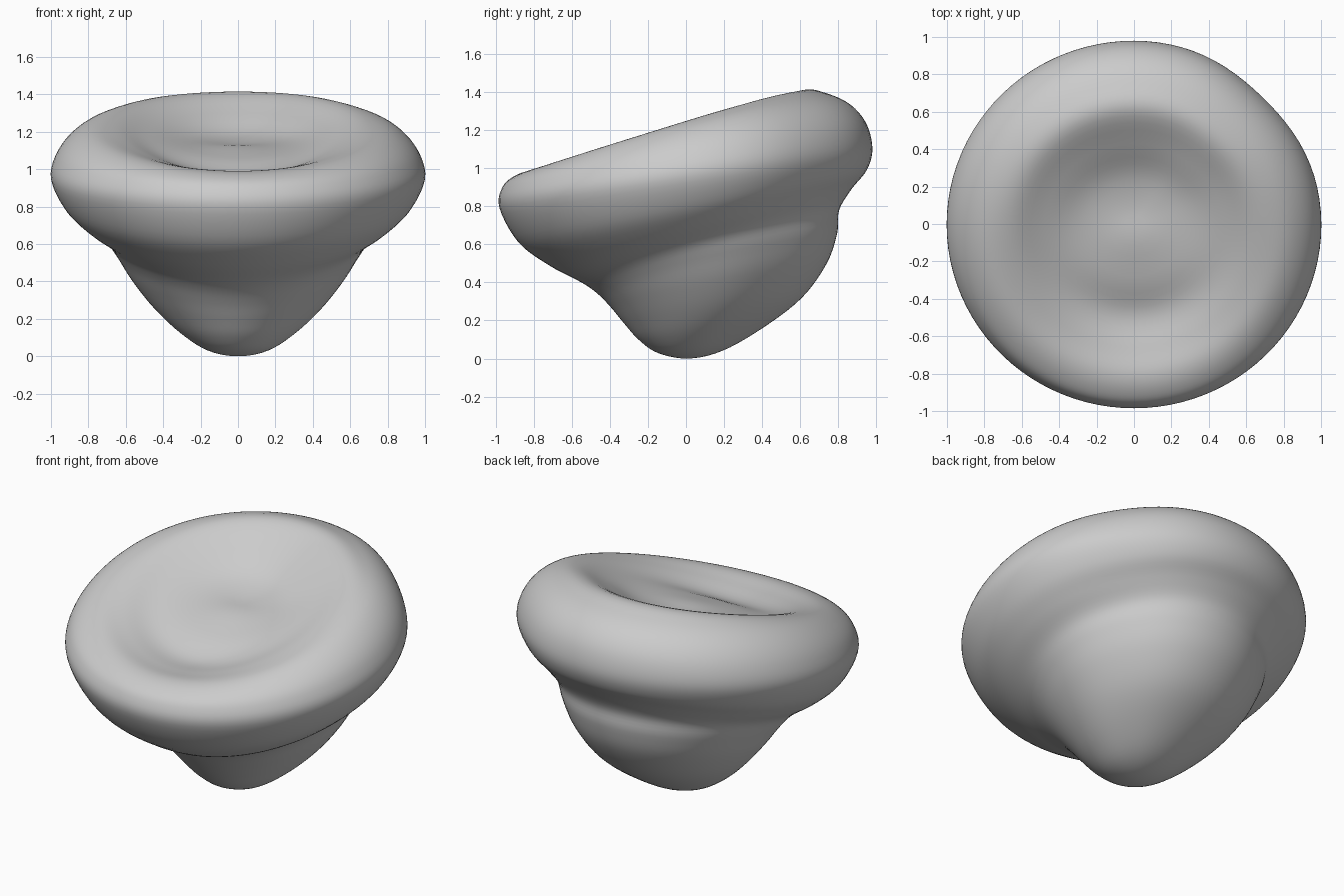
import bpy, bmesh
from math import cos, sin, pi, exp

if "Cube" in bpy.data.objects:
    bpy.data.objects.remove(bpy.data.objects["Cube"])

# Matching (radius, height) profiles from bottom tip, over the rim, to the dish centre
SIDE = [(0, 0), (.16, .03), (.30, .12), (.43, .245), (.545, .385), (.63, .51), (.70, .60), (.82, .69),
        (.93, .80), (1.0, .95), (.975, 1.07), (.90, 1.17), (.79, 1.235), (.65, 1.245), (.48, 1.19), (.27, 1.14), (0, 1.13)]
BACK = [(0, 0), (.19, .04), (.41, .165), (.61, .32), (.74, .50), (.795, .66), (.805, .78), (.87, .89),
        (.95, .99), (.98, 1.1), (.95, 1.23), (.87, 1.33), (.75, 1.39), (.61, 1.41), (.43, 1.30), (.24, 1.18), (0, 1.13)]
FRONT = [(0, 0), (.15, .03), (.25, .10), (.33, .19), (.40, .275), (.47, .345), (.55, .40), (.72, .49),
         (.88, .61), (.98, .79), (.965, .90), (.90, .96), (.80, .99), (.66, .98), (.48, .975), (.28, 1.06), (0, 1.13)]
SEG, SUB = 96, 5


def smooth(points):
    """Catmull-Rom curve through the profile points."""
    first = (-points[1][0], points[1][1])
    last = (-points[-2][0], points[-2][1])
    p = [first] + points + [last]
    out = []
    for i in range(1, len(p) - 2):
        for s in range(SUB):
            t = s / SUB
            out.append(tuple(
                .5 * (2 * b + (c - a) * t + (2 * a - 5 * b + 4 * c - d) * t * t
                      + (3 * b - a - 3 * c + d) * t ** 3)
                for a, b, c, d in zip(*p[i - 1:i + 3])))
    return out + [points[-1]]


def blend(s, b, f, a):
    """Smooth blend of the side, back and front values around the axis."""
    return (2 * s + b + f) / 4 + (b - f) / 2 * sin(a) + (2 * s - b - f) / 4 * cos(2 * a)


# Body: rings lofted through the blended profiles
side, back, front = smooth(SIDE), smooth(BACK), smooth(FRONT)
bm = bmesh.new()
tip = bm.verts.new((0, 0, 0))
rings = []
for s, b, f in list(zip(side, back, front))[1:-1]:
    ring = []
    for k in range(SEG):
        a = 2 * pi * k / SEG
        r = blend(s[0], b[0], f[0], a)
        # slightly flattened rim at the back right
        r *= 1 - .025 * exp(-((a - pi / 4) / .35) ** 2)
        ring.append(bm.verts.new((r * cos(a), r * sin(a), blend(s[1], b[1], f[1], a))))
    rings.append(ring)
dish = bm.verts.new((0, 0, SIDE[-1][1]))
for k in range(SEG):
    n = (k + 1) % SEG
    bm.faces.new((tip, rings[0][n], rings[0][k]))
    bm.faces.new((dish, rings[-1][k], rings[-1][n]))
    for lo, hi in zip(rings, rings[1:]):
        bm.faces.new((lo[k], lo[n], hi[n], hi[k]))
bmesh.ops.recalc_face_normals(bm, faces=bm.faces)
for face in bm.faces:
    face.smooth = True

mesh = bpy.data.meshes.new("dished_cap_body")
bm.to_mesh(mesh)
bm.free()
bpy.context.collection.objects.link(bpy.data.objects.new("dished_cap_body", mesh))
